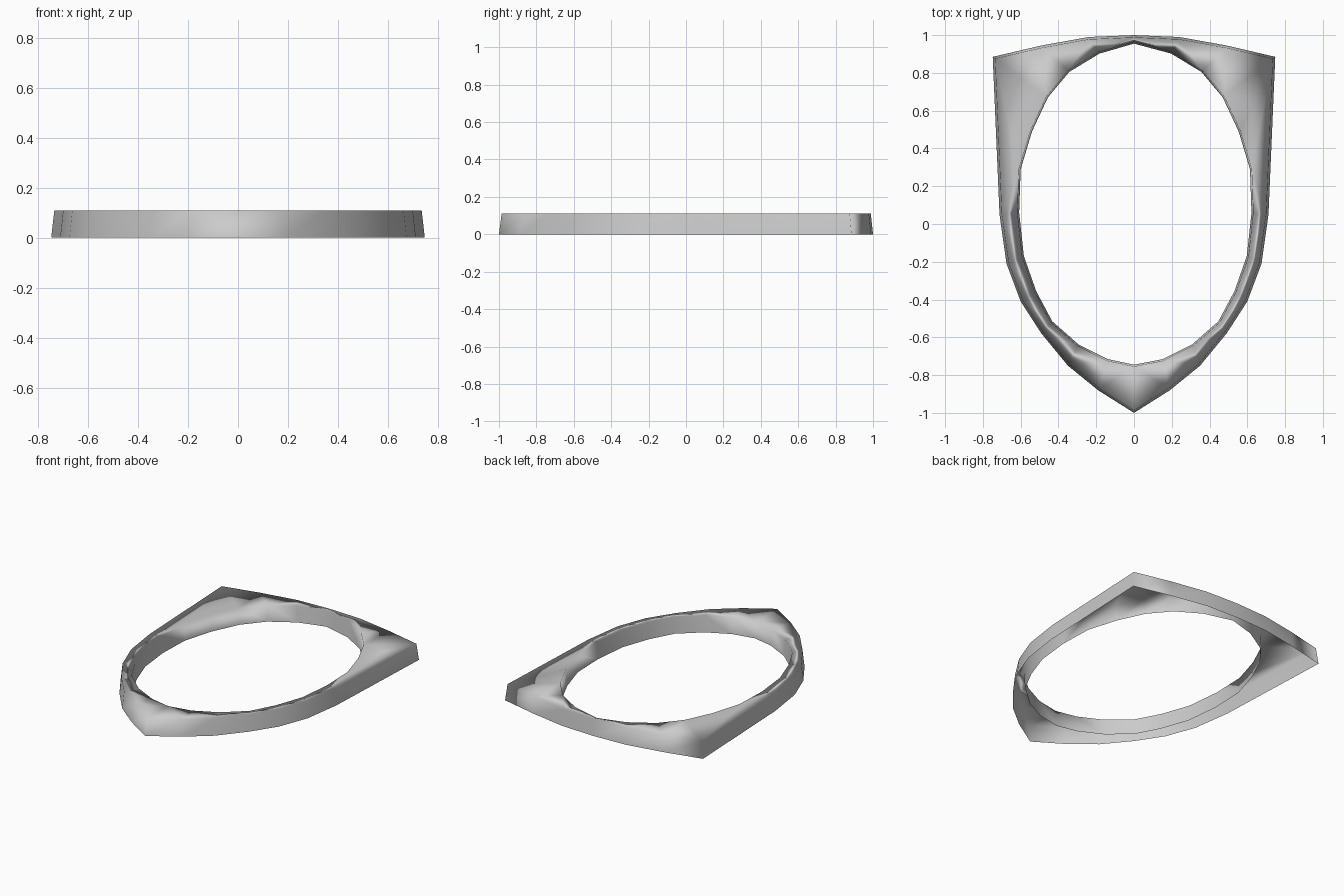
import bpy, bmesh
from mathutils import Vector

if "Cube" in bpy.data.objects:
    bpy.data.objects.remove(bpy.data.objects["Cube"])

HEIGHT = 0.11
DRAFT = 0.012

# Right half outlines at the base, from the front tip round to the back
OUTER = [(0, -1), (0.19, -0.88), (0.35, -0.75), (0.49, -0.58), (0.60, -0.41),
         (0.675, -0.21), (0.712, 0.05), (0.748, 0.885), (0.49, 0.945),
         (0.24, 0.99), (0, 1)]
INNER = [(0, -0.745), (0.147, -0.715), (0.30, -0.638), (0.44, -0.515),
         (0.525, -0.355), (0.59, -0.17), (0.615, 0.06), (0.607, 0.29),
         (0.547, 0.49), (0.463, 0.67), (0.35, 0.805), (0.19, 0.902), (0, 0.955)]


def mirrored(half, shift=0.0):
    """Close a half outline into a counter-clockwise loop."""
    right = [Vector((x + (shift if x else 0), y)) for x, y in half]
    left = [Vector((-x + shift, y)) for x, y in half[-2:0:-1]]
    return right + left


def inset(loop, d):
    """Mitred offset of a counter-clockwise loop, inward when d > 0."""
    result = []
    for i, p in enumerate(loop):
        a = (p - loop[i - 1]).normalized()
        b = (loop[(i + 1) % len(loop)] - p).normalized()
        na, nb = Vector((-a.y, a.x)), Vector((-b.y, b.x))
        result.append(p + (na + nb) * (d / (1 + na.dot(nb))))
    return result


def add_wall(bm, loop, d):
    """Drafted wall; returns the edges of its upper rim."""
    low = [bm.verts.new((p.x, p.y, 0)) for p in loop]
    high = [bm.verts.new((p.x, p.y, HEIGHT)) for p in inset(loop, d)]
    n = len(loop)
    for i in range(n):
        j = (i + 1) % n
        bm.faces.new((low[i], low[j], high[j], high[i]))
    return [bm.edges.get((high[i], high[(i + 1) % n])) for i in range(n)]


# Shield-shaped frame: outer wall, hole wall and top plate, open underneath
bm = bmesh.new()
rims = add_wall(bm, mirrored(OUTER), DRAFT)
rims += add_wall(bm, mirrored(INNER, 0.007), -0.009)
bmesh.ops.triangle_fill(bm, edges=rims, use_beauty=True, normal=(0, 0, 1))
bmesh.ops.recalc_face_normals(bm, faces=bm.faces)
plate = [f for f in bm.faces if abs(f.normal.z) > 0.9]
if sum(f.normal.z for f in plate) < 0:
    bmesh.ops.reverse_faces(bm, faces=bm.faces)
for f in bm.faces:
    f.smooth = True

mesh = bpy.data.meshes.new("shield_frame")
bm.to_mesh(mesh)
bm.free()
frame = bpy.data.objects.new("shield_frame", mesh)
bpy.context.collection.objects.link(frame)

grey = bpy.data.materials.new("light_grey")
grey.diffuse_color = (0.6, 0.6, 0.6, 1)
grey.use_nodes = True
grey.node_tree.nodes["Principled BSDF"].inputs["Base Color"].default_value = grey.diffuse_color
mesh.materials.append(grey)

# Soft rim shading that keeps the plate looking flat
weighted = frame.modifiers.new("weighted_normals", 'WEIGHTED_NORMAL')
weighted.mode = 'FACE_AREA'
weighted.weight = 90
